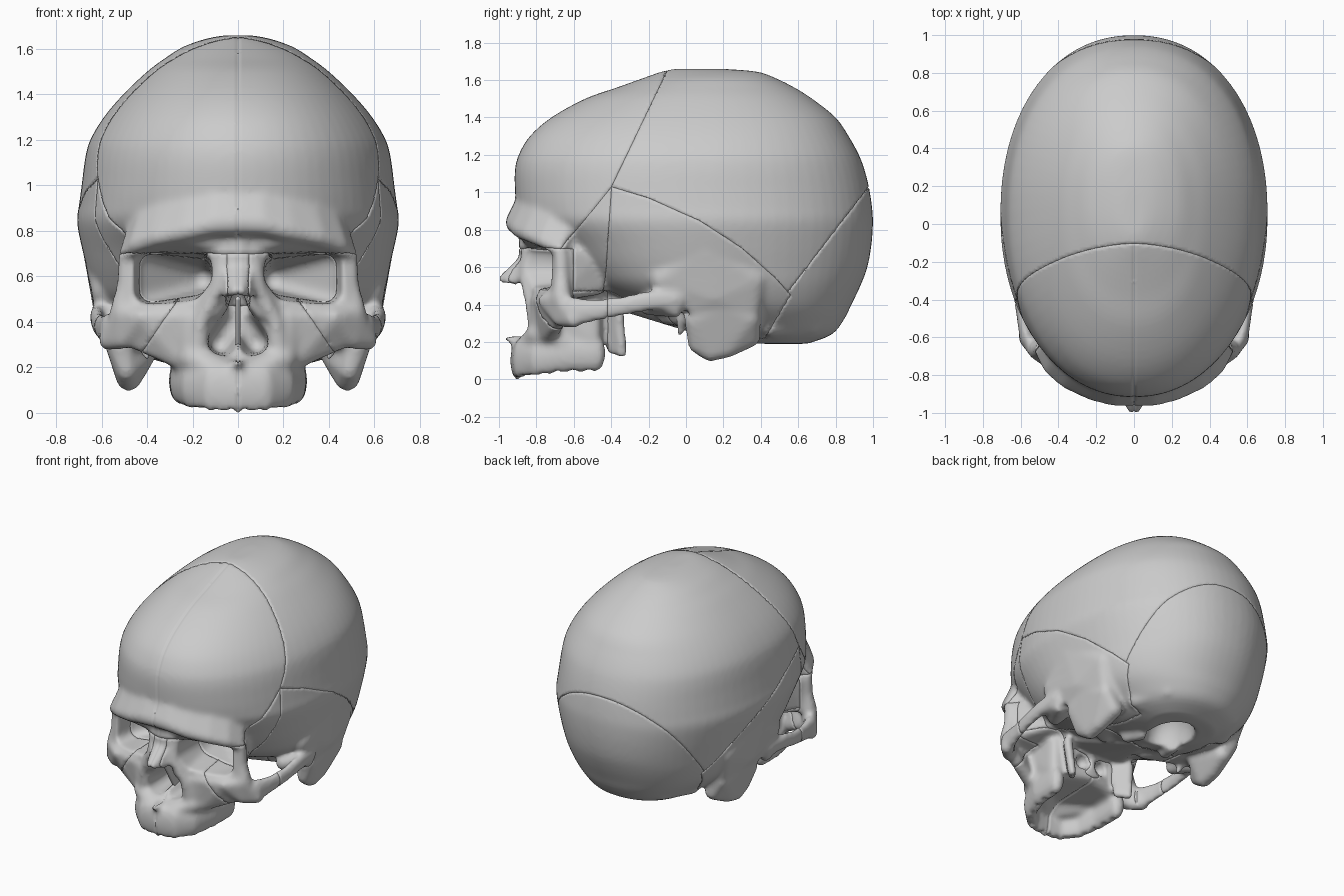
import bpy, bmesh, math
from mathutils import Vector

if "Cube" in bpy.data.objects:
    bpy.data.objects.remove(bpy.data.objects["Cube"])

tmp = bmesh.new()
bmesh.ops.create_icosphere(tmp, subdivisions=3, radius=1)
DIRS = [v.co.copy() for v in tmp.verts]
tmp.free()

def hull(bm, balls, mirror=True):
    """Convex skin around balls (x, y, z, radius or (rx, ry, rz)), on both sides."""
    for s in ((1, -1) if mirror else (1,)):
        vs = []
        for x, y, z, r in balls:
            r = r if isinstance(r, tuple) else (r, r, r)
            vs += [bm.verts.new((s * (x + d.x * r[0]), y + d.y * r[1], z + d.z * r[2])) for d in DIRS]
        bmesh.ops.convex_hull(bm, input=vs)

def chain(bm, balls):
    for a, b in zip(balls, balls[1:]):
        hull(bm, [a, b])

def make_object(name, bm):
    bmesh.ops.delete(bm, geom=[v for v in bm.verts if not v.link_faces], context='VERTS')
    for f in bm.faces:
        f.smooth = True
    me = bpy.data.meshes.new(name)
    bm.to_mesh(me)
    bm.free()
    ob = bpy.data.objects.new(name, me)
    bpy.context.scene.collection.objects.link(ob)
    return ob

def spline(keys, n):
    for i in range(len(keys) - 1):
        p = [keys[max(0, min(len(keys) - 1, i + k))] for k in (-1, 0, 1, 2)]
        for t in [k / n for k in range(n)]:
            yield [0.5 * (2 * b + (c - a) * t + (2 * a - 5 * b + 4 * c - d) * t * t
                          + (3 * b - a - 3 * c + d) * t ** 3) for a, b, c, d in zip(*p)]
    yield keys[-1]

# braincase: horizontal rings (z, front y, back y, half width, y of widest point)
RINGS = [(.19, .3, .65, .22, .5), (.24, .1, .78, .36, .4), (.32, -.1, .845, .47, .3),
         (.4, -.33, .885, .56, .2), (.5, -.52, .933, .625, .1), (.6, -.63, .97, .655, .06),
         (.72, -.74, .992, .685, .05), (.84, -.87, 1.0, .708, .05), (.92, -.905, .995, .698, .05),
         (1.02, -.915, .98, .685, .05), (1.12, -.915, .955, .672, .06), (1.2, -.895, .925, .65, .07),
         (1.3, -.835, .87, .59, .08), (1.4, -.72, .8, .505, .09), (1.5, -.54, .675, .40, .1),
         (1.56, -.37, .58, .32, .1), (1.61, -.23, .48, .24, .12), (1.645, -.13, .38, .14, .13),
         (1.66, -.06, .2, .06, .08)]
bm = bmesh.new()
SEG, rings = 72, []
for z, yf, yb, w, ym in spline(RINGS, 4):
    rings.append([])
    for i in range(SEG):
        c, s = math.cos(math.tau * i / SEG), math.sin(math.tau * i / SEG)
        y = ym + (yb - ym if s > 0 else ym - yf) * math.copysign(abs(s) ** .93, s)
        rings[-1].append(bm.verts.new((w * math.copysign(abs(c) ** .93, c), y, z)))
for a, b in zip(rings, rings[1:]):
    for i in range(SEG):
        bm.faces.new((a[i - 1], a[i], b[i], b[i - 1]))
bm.faces.new(rings[0][::-1])
bm.faces.new(rings[-1])
# brow ridge, sloping back into the forehead, with the socket roof under it
brow = [(0, -.905, .84, .06), (.1, -.91, .835, .055), (.22, -.885, .805, .05), (.35, -.83, .775, .045),
        (.44, -.76, .742, .04), (.488, -.68, .7, .035)]
for a, b in zip(brow, brow[1:]):
    hull(bm, [a, b] + [(p[0] * .84, p[1] + .1, p[2] + .21, .05) for p in (a, b)])
hull(bm, [(.05, -.83, .74, .04), (.22, -.845, .77, .04), (.36, -.79, .76, .04), (.46, -.69, .72, .04),
          (.36, -.5, .72, .05), (.06, -.5, .74, .05)])
# block that holds the eye sockets
hull(bm, [(.06, -.82, .7, .04), (.48, -.67, .66, .035), (.48, -.68, .46, .04), (.1, -.8, .45, .05),
          (.1, -.4, .6, .1), (.38, -.48, .67, .05), (.36, -.48, .5, .05)])
# nasal bones and frontal process of the upper jaw
bridge = [(.015, -.87, .64, .025), (.055, -.83, .64, .03)]
hull(bm, [(.015, -.865, .77, .03), (.05, -.84, .76, .03)] + bridge)
hull(bm, bridge + [(.012, -.987, .535, .02), (.055, -.91, .52, .02)])
chain(bm, [(.18, -.81, .26, .035), (.165, -.825, .4, .035), (.09, -.855, .54, .035), (.06, -.85, .7, .03)])
# cheek bone and arch
chain(bm, [(.493, -.67, .68, .035), (.495, -.665, .55, .04), (.51, -.665, .44, .055)])
hull(bm, [(.51, -.67, .43, .05), (.57, -.6, .32, .045), (.42, -.75, .42, .04), (.5, -.67, .32, .04)])
chain(bm, [(.565, -.61, .36, (.04, .04, .08)), (.595, -.48, .37, (.028, .04, .06)),
           (.615, -.35, .39, (.028, .04, .052)), (.62, -.2, .42, (.032, .04, .055)),
           (.6, -.05, .43, (.045, .05, .06))])
hull(bm, [(.6, -.15, .43, .05), (.5, -.12, .42, .06), (.5, -.2, .39, .05), (.59, -.05, .37, .04)])
# upper jaw body and tooth ridge
hull(bm, [(.42, -.74, .42, .04), (.49, -.66, .33, .035), (.25, -.78, .42, .04), (.25, -.74, .24, .05)])
hull(bm, [(0, -.77, .24, .05), (.2, -.77, .24, .06), (.22, -.77, .42, .06), (.25, -.5, .42, .05),
          (.25, -.5, .22, .05), (0, -.46, .4, .05), (0, -.46, .25, .05)])
hull(bm, [(0, -.9, .16, .035), (.12, -.86, .2, .035), (.2, -.79, .24, .06), (.25, -.66, .2, .05), (0, -.8, .22, .03)])
hull(bm, [(0, -.948, .215, .02), (0, -.88, .2, .035)])
teeth = [(0, -.90, .1, (.04, .04, .11)), (.12, -.885, .105, (.04, .04, .11)), (.205, -.80, .115, (.045, .045, .1)),
         (.25, -.65, .135, (.05, .05, .1)), (.255, -.48, .14, (.05, .05, .1))]
chain(bm, teeth)
# skull base: sphenoid body, pterygoid plates, petrous part, styloid
hull(bm, [(0, -.45, .5, .1), (.2, -.42, .47, .06), (.1, -.1, .38, .06), (0, .1, .29, .06)])
hull(bm, [(.2, -.43, .4, .03), (.19, -.4, .16, .025), (.24, -.34, .14, .025), (.26, -.36, .38, .03)])
hull(bm, [(.5, .05, .33, .05), (.16, -.1, .34, .05), (.3, .1, .32, .05)])
chain(bm, [(.42, -.02, .32, .035), (.4, -.03, .24, .016)])
# temporal side wall and mastoid, occipital condyles, nuchal swelling
hull(bm, [(.565, -.12, .54, .08), (.55, .36, .54, .08), (.54, .03, .38, .06), (.52, .34, .36, .06),
          (.6, .1, .7, .08), (.565, .15, .45, .07)])
hull(bm, [(.53, .05, .32, .06), (.52, .34, .33, .06), (.49, .06, .19, .05), (.48, .13, .15, .055),
          (.48, .22, .17, .055), (.46, .34, .23, .06), (.55, .18, .4, .06), (.42, .15, .26, .06)])
hull(bm, [(.16, .12, .23, .04), (.13, .24, .21, .04)])
hull(bm, [(.1, .75, .33, .06), (.26, .66, .3, .06), (.36, .45, .29, .06), (.2, .5, .25, .06)])
skull = make_object("skull_solid", bm)

# cutters: eye socket, nose opening, choana, foramen, ear canal, tooth sockets
cut = bmesh.new()
hull(cut, [(.165, -.97, .665, .05), (.44, -.9, .66, .05), (.44, -.9, .525, .05), (.225, -.97, .525, .05),
           (.16, -.97, .6, .045), (.385, -.61, .65, .05), (.385, -.61, .535, .05), (.165, -.7, .65, .045),
           (.16, -.4, .59, .05)])
hull(cut, [(.0, -1.02, .455, .045), (.03, -1.02, .445, .045), (.08, -1.02, .36, .055), (.088, -1.02, .305, .055),
           (.03, -1.02, .28, .045), (0, -.62, .43, .045), (.08, -.6, .31, .045)])
hull(cut, [(.075, -.44, .32, .05), (.075, -.3, .3, .05)])
hull(cut, [(0, .36, .2, (.14, .19, .22))], False)
hull(cut, [(.7, -.02, .35, .03), (.53, .0, .35, .025)])
for a, b in zip(teeth, teeth[1:]):
    for t in (.25, .75):
        p = [a[i] + (b[i] - a[i]) * t for i in range(3)]
        hull(cut, [(p[0], p[1], p[2] - .105, (.024, .024, .04))])
cutter = make_object("skull_cutter", cut)
cutter.hide_render = True

def remesh(ob):
    m = ob.modifiers.new("Blend", 'REMESH')
    m.mode, m.voxel_size = 'VOXEL', .014

# fuse, carve and soften
remesh(cutter)
remesh(skull)
m = skull.modifiers.new("Carve", 'BOOLEAN')
m.operation, m.solver, m.object = 'DIFFERENCE', 'EXACT', cutter
remesh(skull)
m = skull.modifiers.new("Soften", 'SMOOTH')
m.factor, m.iterations = .5, 8
bpy.context.view_layer.update()
bm = bmesh.new()
bm.from_mesh(skull.evaluated_get(bpy.context.evaluated_depsgraph_get()).to_mesh())
bpy.data.objects.remove(skull)
bpy.data.objects.remove(cutter)

# suture planes, most of them lines in the side view (y, z to y, z)
def line(y1, z1, y2, z2):
    return Vector((0, y1, z1)), Vector((0, z1 - z2, y2 - y1))

X, Y, Z = Vector((1, 0, 0)), Vector((0, 1, 0)), Vector((0, 0, 1))
PLANES = {"coronal": line(-.4, 1.03, -.1, 1.66), "wing_top": line(-.65, .72, -.4, 1.03),
          "lambdoid": line(.55, .47, .98, 1.03), "mastoid": line(.4, .18, .56, .45),
          "sphenoid": line(-.45, .3, -.4, 1.03), "brow": (Z * .7, Z), "floor": (Z * .47, Z),
          "base": (X * .3, X), "basilar": (Y * .05, Y), "wing": (Y * -.6, Y), "arch": (Y * -.42, Y),
          "nasal": (X * .05, X), "malar": (Vector((.3, 0, .45)), Vector((.18, 0, .12)))}
ARC = [(-.4, 1.03), (-.2, .97), (.07, .85), (.3, .70), (.48, .54), (.56, .45)]
PLANES.update({f"squama_{i}": line(*ARC[i], *ARC[i + 1]) for i in range(5)})
for co, no in [(Vector(), X)] + list(PLANES.values()):
    bmesh.ops.bisect_plane(bm, geom=bm.verts[:] + bm.edges[:] + bm.faces[:], dist=1e-4, plane_co=co,
                           plane_no=no.normalized(), clear_inner=co.length == 0)
BONES = ["frontal_bone", "parietal_bone", "occipital_bone", "temporal_bone", "sphenoid_bone",
         "cheek_bone", "upper_jaw", "nasal_bone"]

def bone(c):
    on = {k: (c - co).dot(no) > 0 for k, (co, no) in PLANES.items()}
    if on["coronal"] and on["wing_top"] and on["brow"]:
        return 0
    if not on["wing"] and not on["brow"]:
        return 5 if on["malar"] else 7 if c.y < -.8 and not on["nasal"] and c.z > .47 else 6
    if not on["arch"] and not (on["floor"] and c.x < .52) and c.z < .5:
        return 5 if c.x > .52 else 6
    if any(on[f"squama_{i}"] for i in range(5)):
        return 1 if on["lambdoid"] else 2
    if not on["sphenoid"] and on["mastoid"] and on["base"]:
        return 3
    return 2 if not on["sphenoid"] and (on["basilar"] or not on["mastoid"]) else 4

# sink the seams between bones, then split into mirrored bones
tag = bm.faces.layers.int.new("bone")
for f in bm.faces:
    f[tag] = bone(f.calc_center_median())
bm.normal_update()
for v in bm.verts:
    kinds = {f[tag] for f in v.link_faces}
    mid = abs(v.co.x) < 1e-4
    if len(kinds) > 1 or (mid and kinds & {0, 6, 7}):
        v.co -= v.normal * .006
    if mid:
        v.co.x = 0
for i, name in enumerate(BONES):
    part = bm.copy()
    t = part.faces.layers.int["bone"]
    bmesh.ops.delete(part, geom=[f for f in part.faces if f[t] != i], context='FACES')
    make_object(name, part).modifiers.new("Mirror", 'MIRROR').merge_threshold = .0005
# septum inside the nose
nose = bmesh.new()
hull(nose, [(0, -.84, .5, .012), (0, -.7, .26, .012), (0, -.58, .5, .012), (0, -.58, .26, .012)], False)
make_object("nasal_septum", nose)
